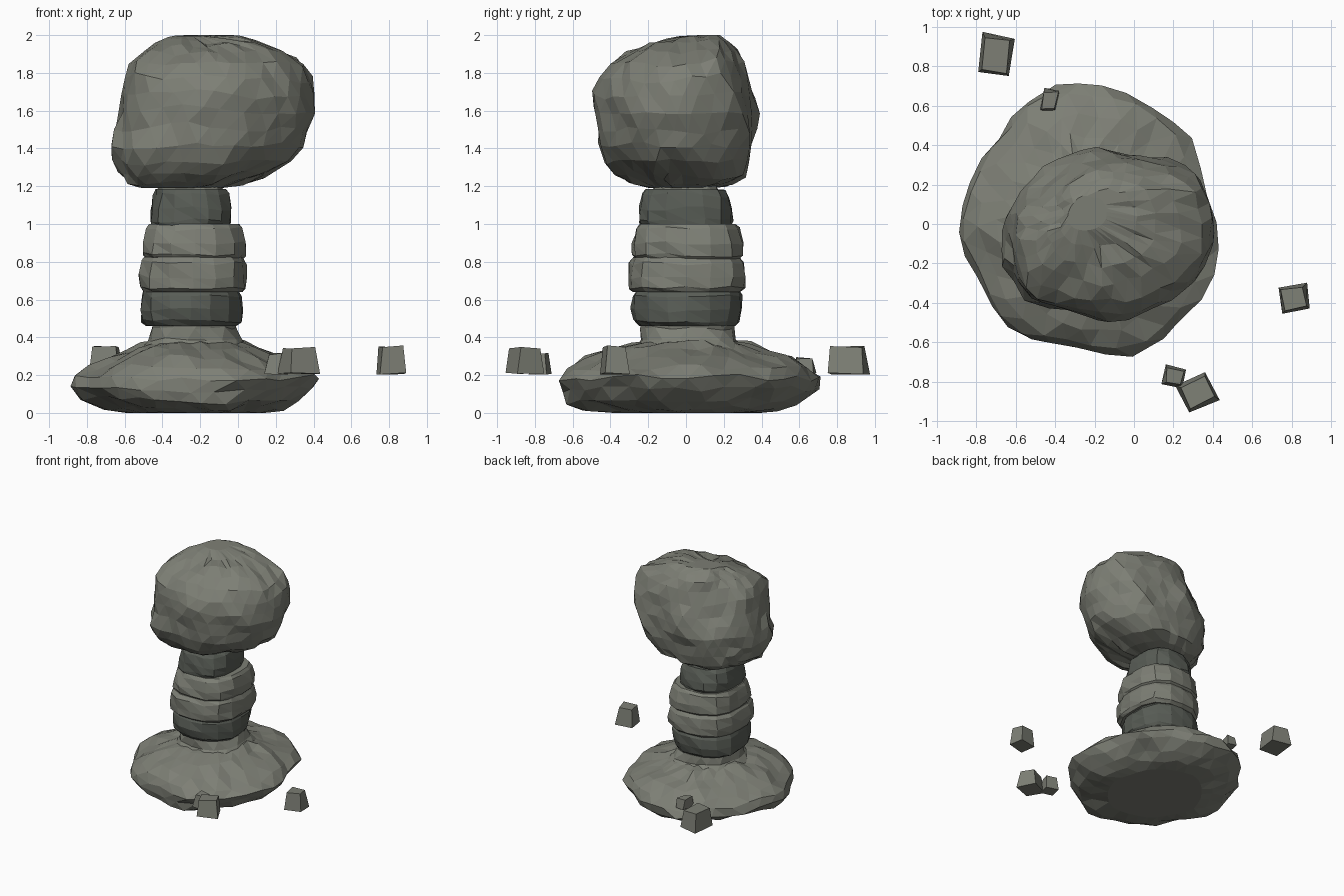
import bpy, bmesh, math, random
from mathutils import Vector, noise

if "Cube" in bpy.data.objects:
    bpy.data.objects.remove(bpy.data.objects["Cube"])

random.seed(4)


def material(name, rgb):
    m = bpy.data.materials.new(name)
    m.diffuse_color = (*rgb, 1)
    m.use_nodes = True
    m.node_tree.nodes["Principled BSDF"].inputs["Base Color"].default_value = m.diffuse_color
    return m


STONE = material("grey stone", (0.205, 0.212, 0.178))
DARK = material("dark stone", (0.098, 0.108, 0.092))


def finish(bm, name, mat):
    bmesh.ops.recalc_face_normals(bm, faces=bm.faces)
    me = bpy.data.meshes.new(name)
    bm.to_mesh(me)
    bm.free()
    me.materials.append(mat)
    ob = bpy.data.objects.new(name, me)
    bpy.context.collection.objects.link(ob)
    return ob


def sample(outline, n, turn):
    """Turn a top-view outline into n unit-box points by angle."""
    xs, ys = zip(*outline)
    cx, cy = (min(xs) + max(xs)) / 2, (min(ys) + max(ys)) / 2
    w, d = (max(xs) - min(xs)) / 2, (max(ys) - min(ys)) / 2
    pol = sorted((math.atan2((y - cy) / d, (x - cx) / w) % math.tau,
                  math.hypot((x - cx) / w, (y - cy) / d)) for x, y in outline)
    pol = [(pol[-1][0] - math.tau, pol[-1][1])] + pol + [(pol[0][0] + math.tau, pol[0][1])]
    pts = []
    for i in range(n):
        a = math.tau * (i + turn) / n % math.tau
        for (a0, r0), (a1, r1) in zip(pol, pol[1:]):
            if a0 <= a <= a1:
                r = r0 + (r1 - r0) * (a - a0) / max(a1 - a0, 1e-6)
                break
        pts.append((r * math.cos(a), r * math.sin(a)))
    return pts


def rock(name, outline, n, levels, mat, rough, scale=4, stagger=0.5, chip=0.0):
    """Loft the outline through levels of (z, xmin, xmax, ymin, ymax), then roughen it."""
    bm = bmesh.new()
    rings = []
    for k, (z, x0, x1, y0, y1) in enumerate(levels):
        ring = []
        end = k in (0, len(levels) - 1)
        for u, v in sample(outline, n, k * stagger):
            p = Vector(((x0 + x1) / 2 + u * (x1 - x0) / 2,
                        (y0 + y1) / 2 + v * (y1 - y0) / 2, z))
            p += noise.noise_vector(p * scale + Vector((3, 7, 1))) * rough * (0.35 if end else 1)
            if not end:
                p += Vector([random.uniform(-chip, chip) for _ in range(3)])
            p.z = min(max(p.z, levels[0][0]), levels[-1][0])
            ring.append(bm.verts.new(p))
        rings.append(ring)
    for a, b in zip(rings, rings[1:]):
        for i in range(n):
            j = (i + 1) % n
            bm.faces.new((a[i], a[j], b[i]))
            bm.faces.new((a[j], b[j], b[i]))
    bm.faces.new(rings[0][::-1])
    bm.faces.new(rings[-1])
    return finish(bm, name, mat)


# Wide foot
foot_outline = [(-.9, 0), (-.83, .19), (-.7, .42), (-.45, .65), (-.37, .72), (-.2, .7), (.1, .6),
                (.3, .4), (.35, .2), (.44, -.08), (.36, -.31), (.2, -.51), (.02, -.65),
                (-.2, -.66), (-.38, -.63), (-.6, -.55), (-.76, -.3)]
rock("foot", foot_outline, 30, [
    (0, -.60, .15, -.38, .40), (.025, -.70, .24, -.55, .52), (.07, -.82, .32, -.64, .62),
    (.13, -.905, .40, -.65, .71), (.185, -.89, .445, -.655, .72), (.235, -.81, .37, -.62, .68),
    (.29, -.70, .25, -.53, .57), (.335, -.58, .13, -.42, .45), (.37, -.50, .05, -.28, .34),
    (.385, -.42, -.04, -.17, .22)], STONE, 0.03, 4, .5, .012)

# Layered column: squarish round section, two necks and four bulging bands
section = []
for i in range(32):
    a = math.tau * i / 32
    c, s = math.cos(a), math.sin(a)
    r = (abs(c) ** 2.5 + abs(s) ** 2.5) ** (-1 / 2.5) + (.05 * math.sin(2 * a) if c * s > 0 else 0)
    section.append((r * c, r * s))
rock("lower_neck", section, 16, [
    (.33, -.52, .07, -.28, .32), (.39, -.47, .02, -.23, .27),
    (.45, -.46, -.01, -.23, .26), (.50, -.46, -.01, -.23, .26)], STONE, 0.02, chip=.008)
rock("upper_neck", section, 14, [
    (1.14, -.43, -.07, -.19, .18), (1.19, -.42, -.08, -.18, .17),
    (1.30, -.42, -.07, -.18, .18)], STONE, 0.02)
bands = [(.46, .65, -.525, .025, -.28, .30, DARK, (.88, .97, 1, .98, .93)),
         (.64, .825, -.53, .055, -.31, .315, STONE, (.91, .98, 1, .97, .91)),
         (.81, 1.0, -.51, .045, -.285, .30, STONE, (.93, 1, 1, .95, .88)),
         (.99, 1.185, -.475, -.025, -.26, .255, DARK, (.95, .99, .98, .91, .84))]
for i, (z0, z1, x0, x1, y0, y1, mat, sizes) in enumerate(bands):
    cx, cy, h = (x0 + x1) / 2, (y0 + y1) / 2, z1 - z0
    levels = [(z0 + h * t, cx + (x0 - cx) * s, cx + (x1 - cx) * s,
               cy + (y0 - cy) * s, cy + (y1 - cy) * s)
              for t, s in zip((0, .14, .45, .85, 1), sizes)]
    rock("column_band_%d" % (i + 1), section, 16, levels, mat, 0.02, 5, 0, .007)

# Big boulder on top
head_outline = [(-.69, -.1), (-.66, .01), (-.6, .12), (-.52, .22), (-.42, .31), (-.25, .38),
                (-.1, .365), (.08, .335), (.2, .33), (.29, .28), (.36, .17), (.4, 0), (.39, -.15),
                (.33, -.25), (.2, -.37), (.05, -.44), (-.15, -.475), (-.35, -.46), (-.52, -.4),
                (-.63, -.3), (-.68, -.2)]
rock("cap_boulder", head_outline, 30, [
    (1.19, -.53, -.10, -.20, .14), (1.215, -.59, .02, -.31, .24), (1.26, -.63, .15, -.37, .32),
    (1.33, -.665, .28, -.42, .355), (1.41, -.685, .325, -.46, .37), (1.50, -.67, .36, -.465, .385),
    (1.59, -.65, .39, -.47, .375), (1.68, -.63, .40, -.47, .36), (1.77, -.615, .39, -.45, .335),
    (1.85, -.56, .34, -.40, .30), (1.91, -.50, .22, -.32, .26), (1.955, -.44, .11, -.23, .22),
    (1.985, -.38, .01, -.14, .18), (2.0, -.34, -.14, -.04, .14)], STONE, 0.04, 3.5, .5, .013)

# Loose tapered stones: x, y, width, depth, height, bottom, turn
stones = [(-.70, .855, .165, .205, .14, .21, -8), (.81, -.375, .14, .135, .15, .205, 8),
          (.32, -.85, .17, .16, .14, .205, 25), (.205, -.775, .11, .10, .10, .21, -10),
          (-.425, .625, .085, .11, .085, .205, -6)]
for i, (x, y, w, d, h, z, turn) in enumerate(stones):
    bm = bmesh.new()
    bmesh.ops.create_cube(bm, size=1)
    for v in bm.verts:
        s = .75 if v.co.z > 0 else 1
        v.co = Vector((v.co.x * w * s, v.co.y * d * s, (v.co.z + .5) * h))
        v.co += Vector([random.uniform(-.008, .008) for _ in range(3)])
    ob = finish(bm, "loose_stone_%d" % (i + 1), STONE)
    ob.location = (x, y, z)
    ob.rotation_euler.z = math.radians(turn)
